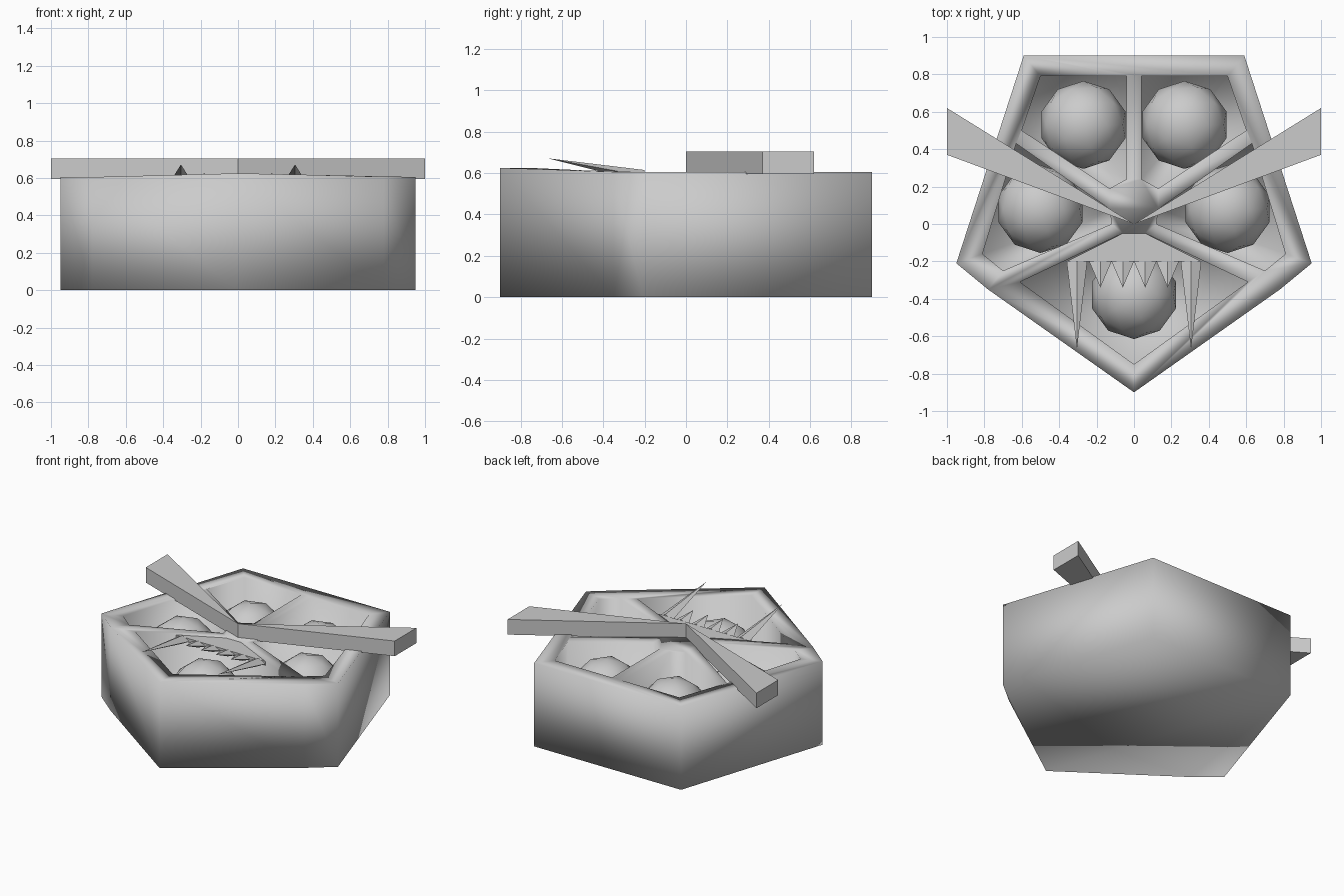
import bpy, bmesh
from mathutils import Vector

if "Cube" in bpy.data.objects:
    bpy.data.objects.remove(bpy.data.objects["Cube"])


def finish(name, bm, smooth=True):
    bmesh.ops.recalc_face_normals(bm, faces=bm.faces)
    mesh = bpy.data.meshes.new(name)
    bm.to_mesh(mesh)
    bm.free()
    for p in mesh.polygons:
        p.use_smooth = smooth
    obj = bpy.data.objects.new(name, mesh)
    bpy.context.collection.objects.link(obj)
    return obj


def prism(name, pts, z0, z1, smooth=True):
    bm = bmesh.new()
    low = [bm.verts.new((x, y, z0)) for x, y in pts]
    top = [bm.verts.new((x, y, z1)) for x, y in pts]
    n = len(pts)
    bm.faces.new(low[::-1])
    bm.faces.new(top)
    for i in range(n):
        j = (i + 1) % n
        bm.faces.new((low[i], low[j], top[j], top[i]))
    return finish(name, bm, smooth)


def spike(name, x, half, y0, y1, z0, z1, depth):
    # four-sided spike: square base at y0, point at y1
    bm = bmesh.new()
    base = [bm.verts.new(p) for p in ((x - half, y0, z0), (x, y0, z0 + depth),
                                      (x + half, y0, z0), (x, y0, z0 - depth))]
    tip = bm.verts.new((x, y1, z1))
    bm.faces.new(base)
    for i in range(4):
        bm.faces.new((base[i], base[(i + 1) % 4], tip))
    return finish(name, bm, False)


def mirror(pts, s):
    return [(s * x, y) for x, y in pts]


# Five-sided tray body
RIM = 0.605
half = [(0.59, 0.9), (0.95, -0.21), (0.78, -0.35)]
body = prism("tray_body", half + [(0, -0.9)] + mirror(half[::-1], -1), 0, RIM)

# Pockets cut into the tray
back = [(0.5, 0.79), (0.04, 0.79), (0.04, 0.24), (0.13, 0.19), (0.6, 0.5)]
side = [(0.63, 0.43), (0.13, 0.08), (0.12, 0.0), (0.70, -0.25), (0.81, -0.16)]
front = [(-0.61, -0.31), (-0.06, -0.05), (0.06, -0.05), (0.61, -0.31), (0, -0.75)]
pockets = [mirror(p, s) for p in (back, side) for s in (1, -1)] + [front]
for pts in pockets:
    cutter = prism("pocket_cutter", pts, 0.11, 1.0)
    mod = body.modifiers.new("pocket", 'BOOLEAN')
    mod.object = cutter
    mod.operation = 'DIFFERENCE'
    mod.solver = 'EXACT'
    bpy.context.view_layer.objects.active = body
    bpy.ops.object.modifier_apply(modifier=mod.name)
    bpy.data.objects.remove(cutter)

# Slightly raised front point of the rim
for v in body.data.vertices:
    if v.co.y < -0.7 and v.co.z > 0.5:
        v.co.z = 0.625
for p in body.data.polygons:
    p.use_smooth = True

# A ball in each pocket
for x, y in ((-0.27, 0.53), (0.27, 0.53), (-0.5, 0.08), (0.5, 0.08), (0, -0.38)):
    bm = bmesh.new()
    bmesh.ops.create_icosphere(bm, subdivisions=2, radius=0.235)
    bmesh.ops.translate(bm, verts=bm.verts, vec=Vector((x, y, 0.345)))
    finish("ball", bm)

# Two wedge bars spreading from the centre
for s in (1, -1):
    prism("brow_bar", mirror([(0, 0), (1, 0.37), (1, 0.62)], s), 0.595, 0.705, False)

# Gum plate with four small teeth and two long fangs
prism("gum_plate", [(-0.36, -0.2), (-0.06, -0.05), (0.06, -0.05), (0.36, -0.2)],
      0.575, 0.604, False)
for x in (-0.18, -0.06, 0.06, 0.18):
    spike("tooth", x, 0.06, -0.2, -0.34, 0.585, 0.625, 0.025)
for x in (-0.305, 0.305):
    spike("fang", x, 0.055, -0.2, -0.67, 0.585, 0.672, 0.03)
